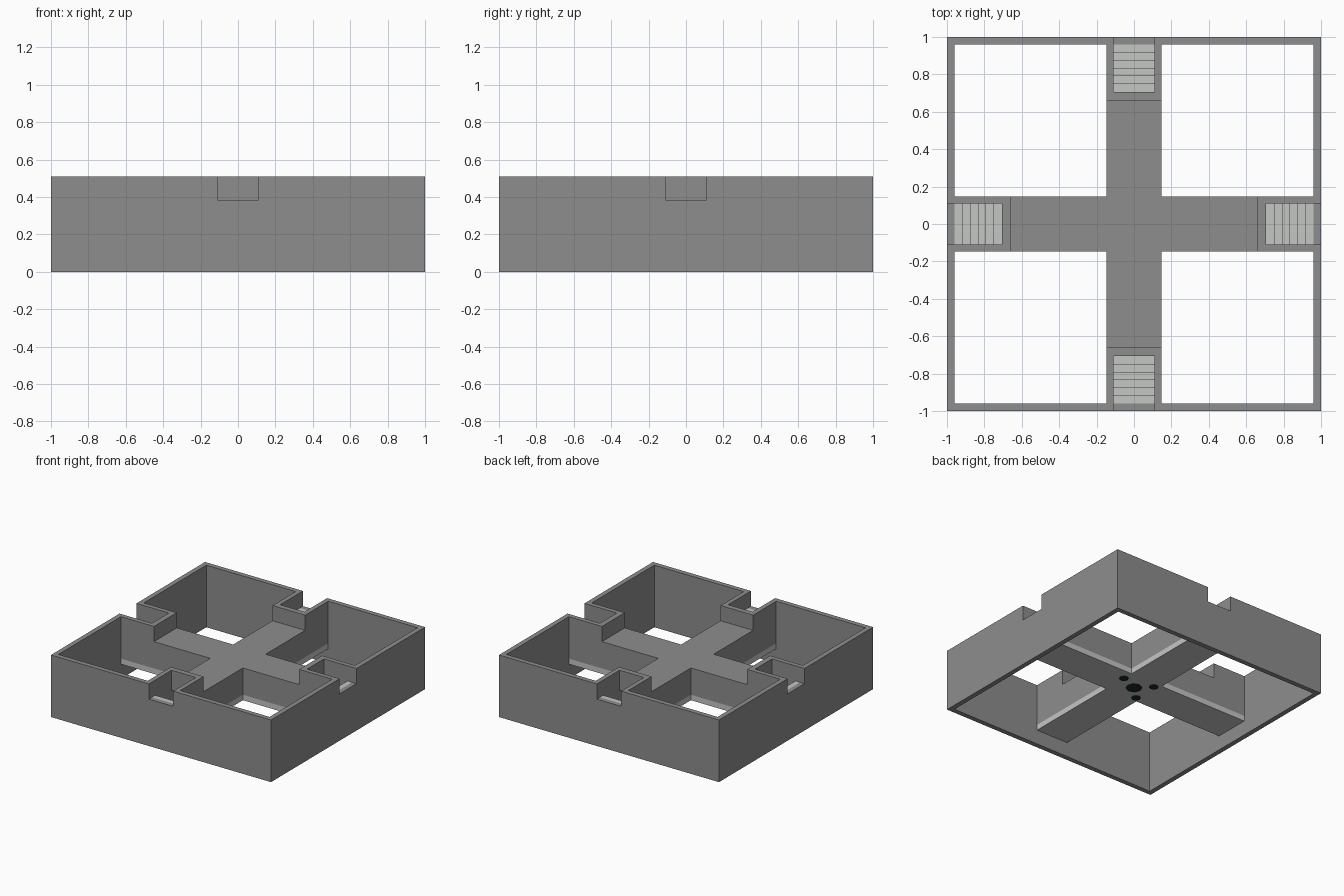
import bpy, bmesh
from mathutils import Matrix, Vector
from math import pi

if "Cube" in bpy.data.objects:
    bpy.data.objects.remove(bpy.data.objects["Cube"])


def material(name, rgb):
    m = bpy.data.materials.new(name)
    m.use_nodes = True
    m.diffuse_color = (*rgb, 1)
    m.node_tree.nodes["Principled BSDF"].inputs["Base Color"].default_value = (*rgb, 1)
    return m


stone = material("grey stone", (0.27, 0.27, 0.27))
pale = material("pale stone", (0.55, 0.57, 0.55))
dark = material("dark teal", (0.01, 0.022, 0.023))


def finish(name, bm, mat):
    bmesh.ops.recalc_face_normals(bm, faces=bm.faces)
    mesh = bpy.data.meshes.new(name)
    bm.to_mesh(mesh)
    bm.free()
    mesh.materials.append(mat)
    ob = bpy.data.objects.new(name, mesh)
    bpy.context.collection.objects.link(ob)
    return ob


def prism(name, points, depth, mat):
    """Extrude a closed outline of 3D points along a vector."""
    bm = bmesh.new()
    face = bm.faces.new([bm.verts.new(p) for p in points])
    # Keep the starting face so that the solid is closed at both ends
    top = bmesh.ops.extrude_face_region(bm, geom=[face], use_keep_orig=True)["geom"]
    bmesh.ops.translate(bm, vec=depth, verts=[v for v in top if isinstance(v, bmesh.types.BMVert)])
    return finish(name, bm, mat)


def box(name, x0, x1, y0, y1, z0, z1, mat=stone):
    outline = [(x0, y0, z0), (x1, y0, z0), (x1, y1, z0), (x0, y1, z0)]
    return prism(name, outline, (0, 0, z1 - z0), mat)


# Main plan sizes
H, ROOF, CEIL = 0.51, 0.385, 0.345
SLAB0, SLAB1 = 0.12, 0.165
IN, ARM, HALL = 0.96, 0.148, 0.11
WELL, END = 0.705, 0.66

# Walls: one block with the open spaces cut out
walls = box("walls", -1, 1, -1, 1, 0, H)
cutters = [
    box("cut_below", -IN, IN, -IN, IN, -1, SLAB1),
    box("cut_roof", -END, END, -END, END, ROOF, 1),
    box("cut_hall_x", -IN, IN, -HALL, HALL, 0.1, CEIL),
    box("cut_hall_y", -HALL, HALL, -IN, IN, 0.1, CEIL),
]
for sx in (-1, 1):
    a, b = sorted((sx * WELL, sx * IN))
    c, d = sorted((sx * WELL, sx * 1.2))
    cutters += [
        box("cut_stair_x", a, b, -HALL, HALL, 0.1, 1),
        box("cut_stair_y", -HALL, HALL, a, b, 0.1, 1),
        box("cut_notch_x", c, d, -HALL, HALL, ROOF, 1),
        box("cut_notch_y", -HALL, HALL, c, d, ROOF, 1),
    ]
    for sy in (-1, 1):
        xs = sorted((sx * ARM, sx * IN))
        ys = sorted((sy * ARM, sy * IN))
        cutters.append(box("cut_court", *xs, *ys, -1, 1))
for cutter in cutters:
    cutter.hide_render = True
    mod = walls.modifiers.new("cut", "BOOLEAN")
    mod.operation = "DIFFERENCE"
    mod.solver = "EXACT"
    mod.object = cutter
graph = bpy.context.evaluated_depsgraph_get()
carved = bpy.data.meshes.new_from_object(walls.evaluated_get(graph))
walls.modifiers.clear()
walls.data = carved
for cutter in cutters:
    bpy.data.objects.remove(cutter)

# Cross-shaped floor slab
cross = []
for k in range(4):
    turn = Matrix.Rotation(-k * pi / 2, 3, "Z")
    cross += [turn @ Vector((x, y, SLAB0)) for x, y in ((ARM, IN), (ARM, ARM), (IN, ARM))]
prism("floor_slab", cross, (0, 0, SLAB1 - SLAB0), pale)

# Four flights of six steps going down from the notches to the hall
STEPS = 6
run, rise = (IN - WELL) / STEPS, (ROOF - SLAB1) / STEPS
profile = [(-HALL, IN, SLAB1)]
for i in range(STEPS):
    z = ROOF - i * rise
    profile += [(-HALL, IN - i * run, z), (-HALL, IN - (i + 1) * run, z)]
profile.append((-HALL, WELL, SLAB1))
for k, side in enumerate(("back", "left", "front", "right")):
    flight = prism(side + "_stairs", profile, (2 * HALL, 0, 0), pale)
    flight.data.transform(Matrix.Rotation(-k * pi / 2, 4, "Z"))


# Table and stools in the hall, their feet just through the floor
def column(name, x, y, rings):
    bm = bmesh.new()
    for r, z0, z1 in rings:
        bmesh.ops.create_cone(bm, cap_ends=True, segments=8, radius1=r, radius2=r, depth=z1 - z0,
                              matrix=Matrix.Translation((x, y, (z0 + z1) / 2)))
    return finish(name, bm, dark)


FOOT = SLAB0 - 0.006
column("table", 0, 0, [(0.062, FOOT, 0.18), (0.02, 0.18, 0.24), (0.075, 0.24, 0.255)])
for i, (x, y) in enumerate([(0.15, 0.06), (-0.106, 0.106), (-0.108, -0.106)]):
    column(f"stool_{i + 1}", x, y, [(0.035, FOOT, 0.21)])
